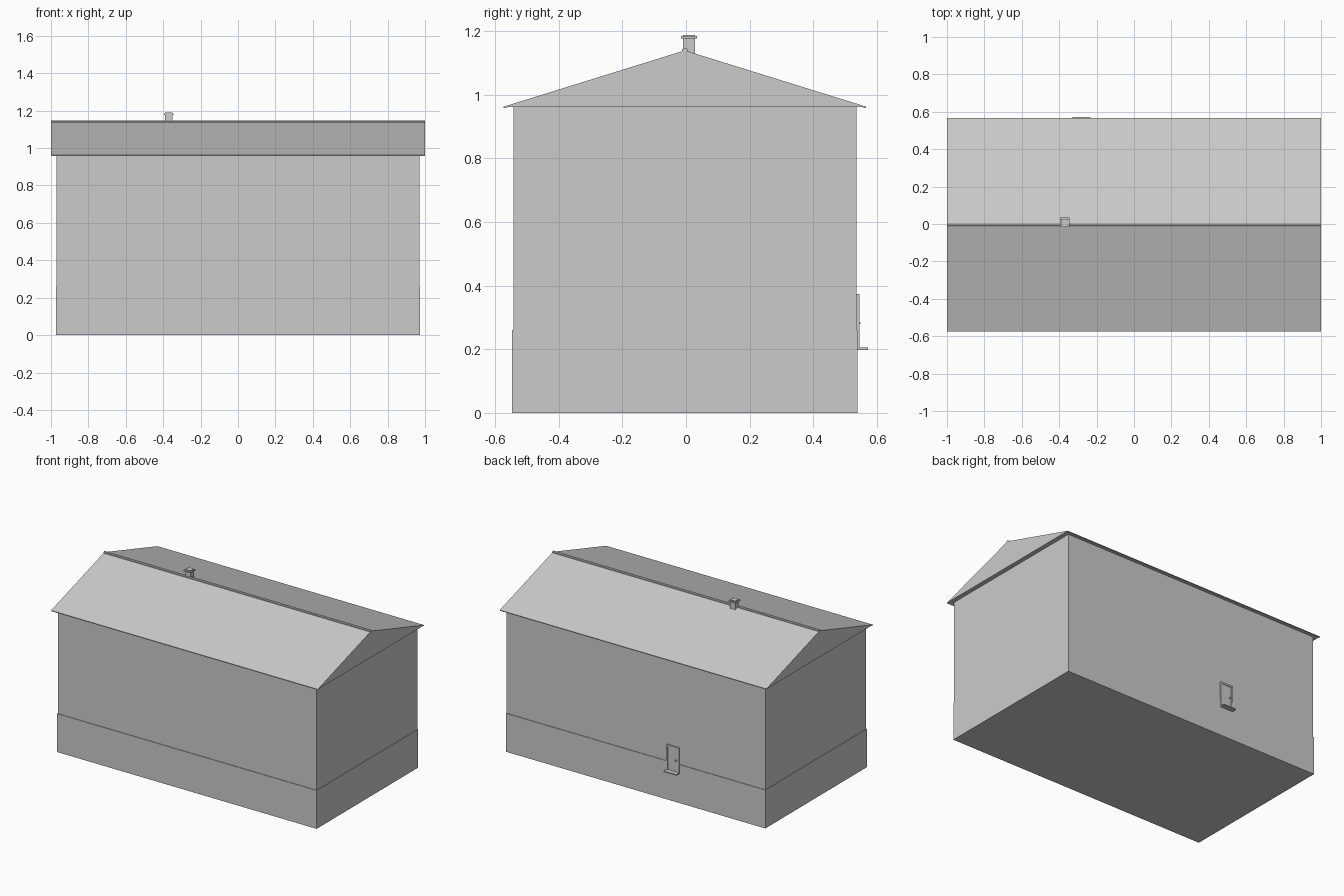
import bpy
import bmesh

cube = bpy.data.objects.get("Cube")
if cube:
    bpy.data.objects.remove(cube, do_unlink=True)

grey = bpy.data.materials.new("plain grey")
grey.use_nodes = True
colour = (0.6, 0.6, 0.6, 1)
grey.diffuse_color = colour
grey.node_tree.nodes["Principled BSDF"].inputs["Base Color"].default_value = colour


def finish(name, bm):
    bmesh.ops.recalc_face_normals(bm, faces=bm.faces)
    mesh = bpy.data.meshes.new(name)
    bm.to_mesh(mesh)
    bm.free()
    mesh.materials.append(grey)
    obj = bpy.data.objects.new(name, mesh)
    bpy.context.collection.objects.link(obj)
    return obj


def box(name, x, y, z, well=None):
    """Box from three (low, high) ranges; well = (rim, depth) hollows the top."""
    bm = bmesh.new()
    bmesh.ops.create_cube(bm, size=1)
    for v in bm.verts:
        v.co = [r[0] if c < 0 else r[1] for c, r in zip(v.co, (x, y, z))]
    if well:
        bm.normal_update()
        top = max(bm.faces, key=lambda f: f.calc_center_median().z)
        bmesh.ops.inset_region(bm, faces=[top], thickness=well[0])
        for v in top.verts:
            v.co.z -= well[1]
    return finish(name, bm)


def prism(name, profile, x):
    """Extrude a (y, z) profile along x."""
    bm = bmesh.new()
    face = bm.faces.new([bm.verts.new((x[0], y, z)) for y, z in profile])
    new = bmesh.ops.extrude_face_region(bm, geom=[face])["geom"]
    for v in new:
        if isinstance(v, bmesh.types.BMVert):
            v.co.x = x[1]
    return finish(name, bm)


# Walls on a slightly wider plinth
box("plinth", (-0.973, 0.973), (-0.547, 0.54), (0, 0.26))
box("walls", (-0.97, 0.97), (-0.543, 0.536), (0.25, 0.965))

# Solid gabled roof with a thin eave edge
mid = -0.0035
prism("roof", [(mid - 0.57, 0.958), (mid - 0.57, 0.963), (mid, 1.14),
               (mid + 0.57, 0.963), (mid + 0.57, 0.958),
               (mid + 0.555, 0.962), (mid - 0.555, 0.962)], (-1, 1))
prism("ridge_cap", [(mid - 0.009, 1.135), (mid - 0.009, 1.143), (mid - 0.004, 1.147),
                    (mid + 0.004, 1.147), (mid + 0.009, 1.143), (mid + 0.009, 1.135)], (-1, 1))

# Chimney with a hollow cap
box("chimney_shaft", (-0.389, -0.351), (-0.009, 0.028), (1.12, 1.177))
box("chimney_cap", (-0.396, -0.344), (-0.016, 0.035), (1.177, 1.185))
box("chimney_rim", (-0.389, -0.351), (-0.009, 0.028), (1.185, 1.189), (0.008, 0.003))

# Back door: panel, frame, handle and step
left, right = -0.328, -0.233
box("door_panel", (left, right), (0.53, 0.5415), (0.2, 0.37))
for name, a, b in (("right_jamb", left, left + 0.012), ("left_jamb", right - 0.012, right)):
    box("door_" + name, (a, b), (0.53, 0.546), (0.2, 0.374))
box("door_lintel", (left + 0.012, right - 0.012), (0.53, 0.546), (0.362, 0.374))
box("door_handle", (left + 0.017, left + 0.029), (0.54, 0.549), (0.28, 0.285))
box("door_step", (left, right), (0.53, 0.573), (0.198, 0.205))
